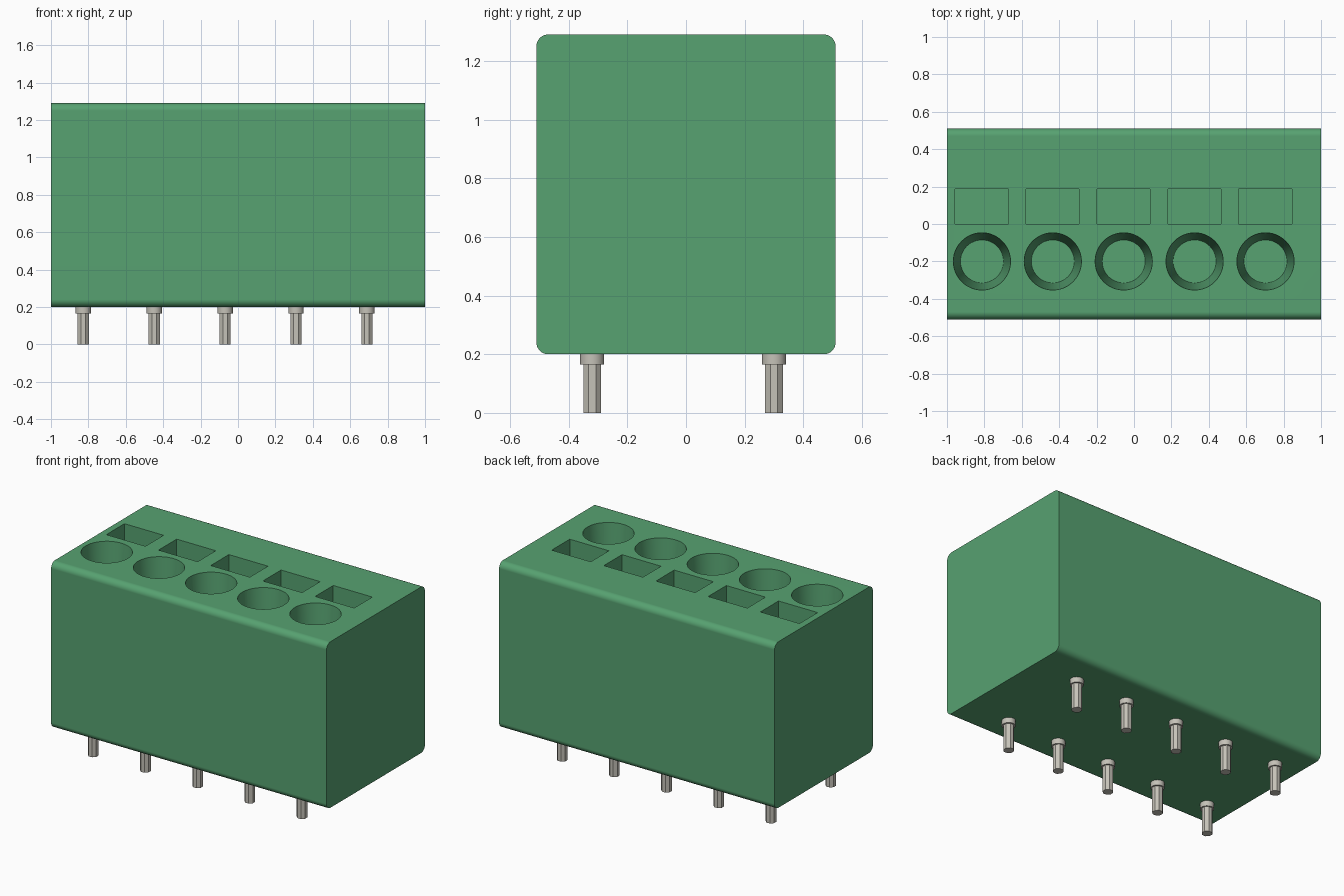
import bpy, math

if "Cube" in bpy.data.objects:
    bpy.data.objects.remove(bpy.data.objects["Cube"], do_unlink=True)


def material(name, rgb):
    m = bpy.data.materials.new(name)
    m.use_nodes = True
    m.diffuse_color = (*rgb, 1)
    m.node_tree.nodes["Principled BSDF"].inputs["Base Color"].default_value = (*rgb, 1)
    return m


GREEN = material("green plastic", (0.095, 0.36, 0.165))
METAL = material("tinned metal", (0.56, 0.54, 0.48))

PITCH, COUNT = 0.379, 5
BOTTOM, TOP = 0.20, 1.29


def finish(name, mat):
    ob = bpy.context.object
    ob.name = ob.data.name = name
    ob.data.materials.clear()
    ob.data.materials.append(mat)
    return ob


def box(name, lo, hi, mat):
    bpy.ops.mesh.primitive_cube_add(size=1, location=[(a + b) / 2 for a, b in zip(lo, hi)])
    ob = finish(name, mat)
    ob.scale = [b - a for a, b in zip(lo, hi)]
    bpy.ops.object.transform_apply(location=True, rotation=False, scale=True)
    return ob


def cone(name, r_low, r_high, z0, z1, x, y, sides, mat, turn=0):
    bpy.ops.mesh.primitive_cone_add(vertices=sides, radius1=r_low, radius2=r_high, depth=z1 - z0,
                                    location=(x, y, (z0 + z1) / 2), rotation=(0, 0, turn))
    return finish(name, mat)


def smooth(ob):
    bpy.ops.object.select_all(action='DESELECT')
    ob.select_set(True)
    bpy.context.view_layer.objects.active = ob
    bpy.ops.object.shade_smooth_by_angle(angle=math.radians(30))


# Housing: block with its four long edges rounded
housing = box("housing", (-1, -0.51, BOTTOM), (1, 0.51, TOP), GREEN)
weights = housing.data.attributes.new("bevel_weight_edge", 'FLOAT', 'EDGE')
for e in housing.data.edges:
    a, b = (housing.data.vertices[i].co for i in e.vertices)
    weights.data[e.index].value = 1.0 if abs(a.x - b.x) > 1 else 0.0
bevel = housing.modifiers.new("rounded edges", 'BEVEL')
bevel.limit_method, bevel.width, bevel.segments = 'WEIGHT', 0.04, 8
bpy.ops.object.modifier_apply(modifier=bevel.name)

# Cutters: tapered round wire entries and rectangular release slots
cutters = []
DEPTH, LIP = 0.6, 0.02
for i in range(COUNT):
    x = -0.813 + i * PITCH
    flare = (0.153 - 0.115) / DEPTH * LIP
    cutters.append(cone("entry_cutter", 0.115, 0.153 + flare, TOP - DEPTH, TOP + LIP, x, -0.2, 48, GREEN))
    cutters.append(box("slot_cutter", (x - 0.143, 0.0, TOP - 0.5), (x + 0.141, 0.188, TOP + LIP), GREEN))

bpy.context.view_layer.objects.active = housing
for c in cutters:
    cut = housing.modifiers.new("cut", 'BOOLEAN')
    cut.operation, cut.solver, cut.object = 'DIFFERENCE', 'EXACT', c
    bpy.ops.object.modifier_apply(modifier=cut.name)
for c in cutters:
    bpy.data.objects.remove(c, do_unlink=True)
smooth(housing)
normals = housing.modifiers.new("even normals", 'WEIGHTED_NORMAL')
normals.keep_sharp = True

# Solder pins: octagonal pin below a round collar, two rows
for row, y in (("front", -0.32), ("back", 0.30)):
    for i in range(COUNT):
        x = -0.827 + i * PITCH
        r = 0.03 / math.cos(math.pi / 8)
        cone(f"{row}_pin_{i + 1}", r, r, 0, 0.17, x, y, 8, METAL, math.pi / 8)
        smooth(cone(f"{row}_pin_collar_{i + 1}", 0.041, 0.041, 0.165, BOTTOM + 0.005, x, y, 24, METAL))
